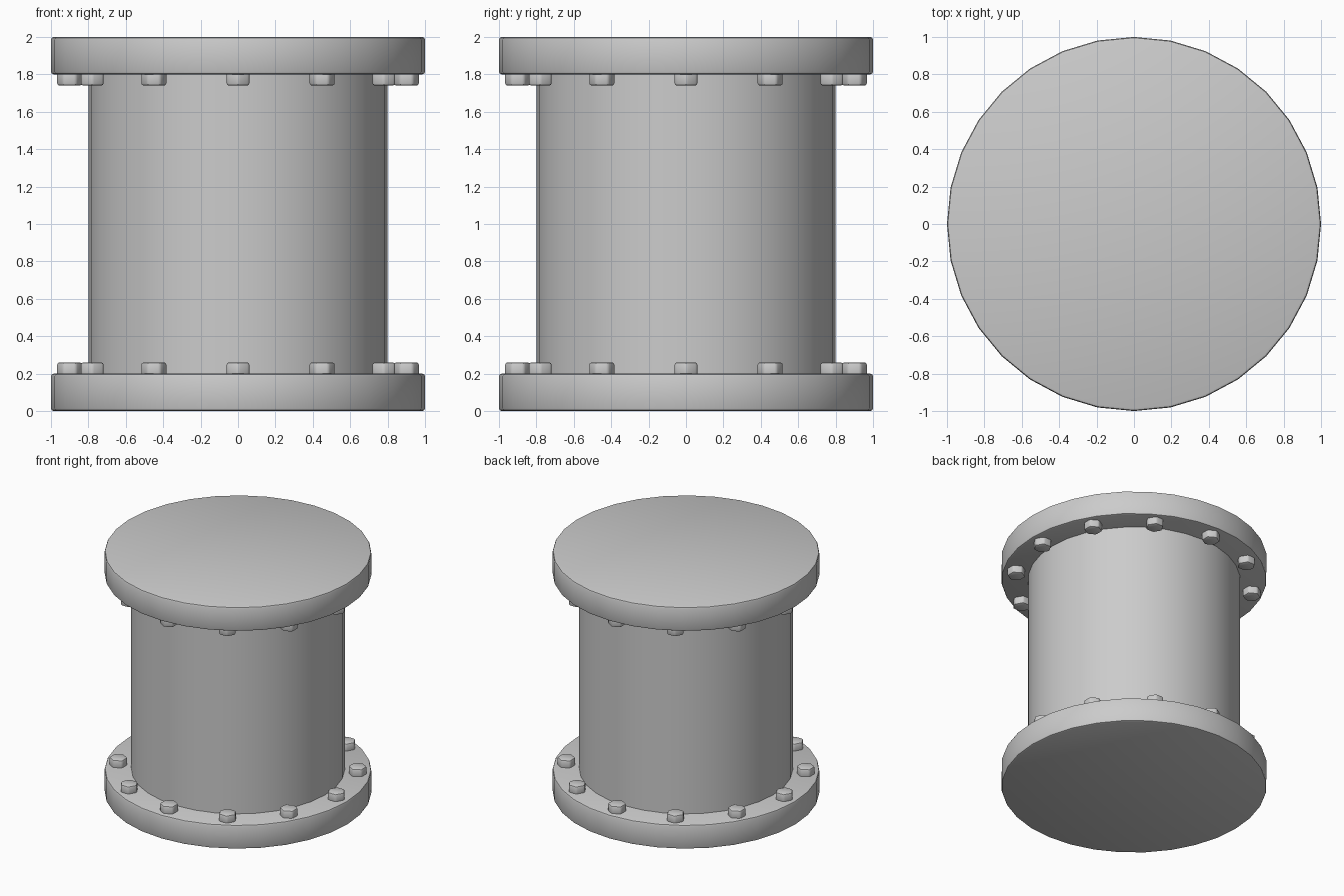
import bpy
from math import radians, cos, sin

if "Cube" in bpy.data.objects:
    bpy.data.objects.remove(bpy.data.objects["Cube"])


def cylinder(name, sides, radius, z0, z1, x=0, y=0, turn=0, bevel=0):
    bpy.ops.mesh.primitive_cylinder_add(
        vertices=sides, radius=radius, depth=z1 - z0,
        location=(x, y, (z0 + z1) / 2), rotation=(0, 0, turn))
    ob = bpy.context.object
    ob.name = name
    if bevel:
        mod = ob.modifiers.new("rounded_rim", 'BEVEL')
        mod.width = bevel
        mod.segments = 2
        mod.limit_method = 'ANGLE'
        mod.angle_limit = radians(40)
        bpy.ops.object.modifier_apply(modifier=mod.name)
    bpy.ops.object.shade_smooth_by_angle(angle=radians(35))
    return ob


# Pipe body between the two flanges
cylinder("pipe_body", 32, 0.8, 0.2, 1.8)

# End flanges with softened rims
cylinder("bottom_flange", 32, 1.0, 0.0, 0.2, bevel=0.015)
cylinder("top_flange", 32, 1.0, 1.8, 2.0, bevel=0.015)

# Rings of twelve hex bolts on the inner flange faces
for i in range(12):
    a = radians(30 * i)
    x, y = 0.9 * cos(a), 0.9 * sin(a)
    turn = a + radians(30)  # one corner points outward
    cylinder(f"bottom_bolt_{i + 1}", 6, 0.07, 0.18, 0.26, x, y, turn, 0.012)
    cylinder(f"top_bolt_{i + 1}", 6, 0.07, 1.74, 1.82, x, y, turn, 0.012)
